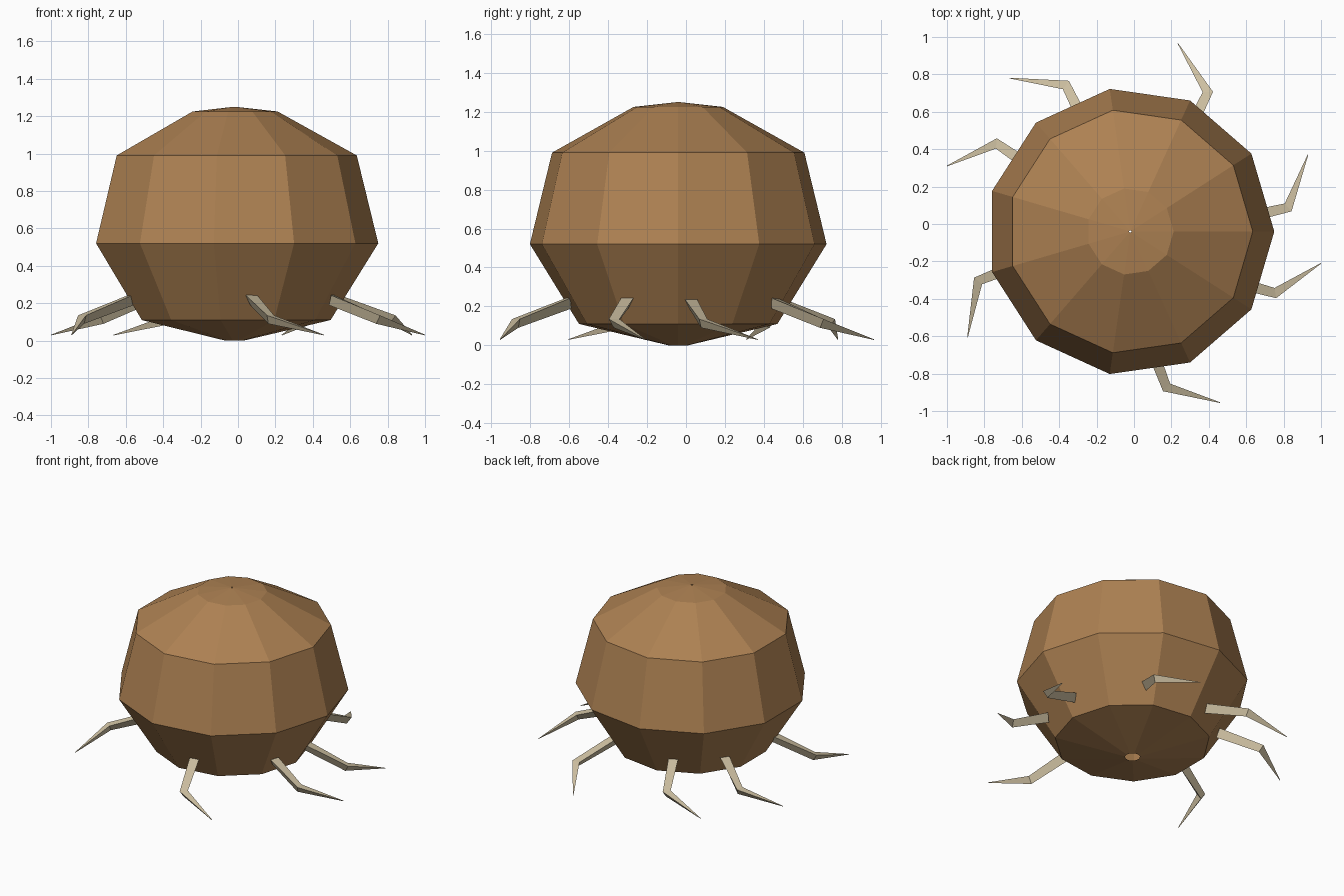
import bpy
import bmesh
from math import cos, sin, tau
from mathutils import Vector

if "Cube" in bpy.data.objects:
    bpy.data.objects.remove(bpy.data.objects["Cube"])


def material(name, rgb):
    m = bpy.data.materials.new(name)
    m.diffuse_color = (*rgb, 1)
    m.use_nodes = True
    m.node_tree.nodes["Principled BSDF"].inputs["Base Color"].default_value = m.diffuse_color
    return m


def loft(name, rings, mat, cap):
    """Skin a list of rings with flat quads, optionally closing both ends."""
    bm = bmesh.new()
    loops = [[bm.verts.new(p) for p in ring] for ring in rings]
    n = len(loops[0])
    for a, b in zip(loops, loops[1:]):
        for i in range(n):
            j = (i + 1) % n
            bm.faces.new((a[i], a[j], b[j], b[i]))
    if cap:
        bm.faces.new(loops[0][::-1])
        bm.faces.new(loops[-1])
        bmesh.ops.recalc_face_normals(bm, faces=bm.faces)
    mesh = bpy.data.meshes.new(name)
    bm.to_mesh(mesh)
    bm.free()
    mesh.materials.append(mat)
    obj = bpy.data.objects.new(name, mesh)
    bpy.context.collection.objects.link(obj)
    return obj


brown = material("brown_shell", (0.42, 0.22, 0.085))
bone = material("pale_leg", (0.62, 0.53, 0.36))

# Body: eleven-sided turned shell, open at the tiny end holes
SIDES = 11
CX, CY = -0.02, -0.04
profile = [(0.05, 0.0), (0.515, 0.11), (0.77, 0.52), (0.655, 0.99),
           (0.232, 1.225), (0.006, 1.25)]
loft("body", [[(CX + r * cos(tau * i / SIDES), CY + r * sin(tau * i / SIDES), z)
               for i in range(SIDES)] for r, z in profile], brown, False)


# Legs: three-sided, flat on top, bent at the knee and tapering to a point
def triangle(centre, along, r):
    side = along.cross(Vector((0, 0, 1))).normalized()
    up = side.cross(along).normalized()
    return [centre + r * (cos(a) * side + sin(a) * up)
            for a in (tau / 12, tau * 5 / 12, tau * 9 / 12)]


# root, knee and tip seen from above
legs = [
    ((0.07, -0.60), (0.17, -0.87), (0.46, -0.955)),
    ((0.50, -0.30), (0.75, -0.37), (1.00, -0.21)),
    ((0.53, 0.02), (0.82, 0.085), (0.93, 0.37)),
    ((0.27, 0.45), (0.395, 0.70), (0.235, 0.965)),
    ((-0.23, 0.47), (-0.36, 0.74), (-0.665, 0.78)),
    ((-0.50, 0.27), (-0.73, 0.43), (-1.00, 0.31)),
    ((-0.57, -0.20), (-0.83, -0.30), (-0.89, -0.605)),
]
for k, (root, knee, tip) in enumerate(legs, 1):
    p, q, t = (Vector((*xy, z)) for xy, z in
               ((root, 0.225), (knee, 0.12), (tip, 0.03)))
    d1, d2 = (q - p).normalized(), (t - q).normalized()
    loft(f"leg_{k}", [triangle(p, d1, 0.038), triangle(q, d1 + d2, 0.032),
                      triangle(t, d2, 0.002)], bone, True)
